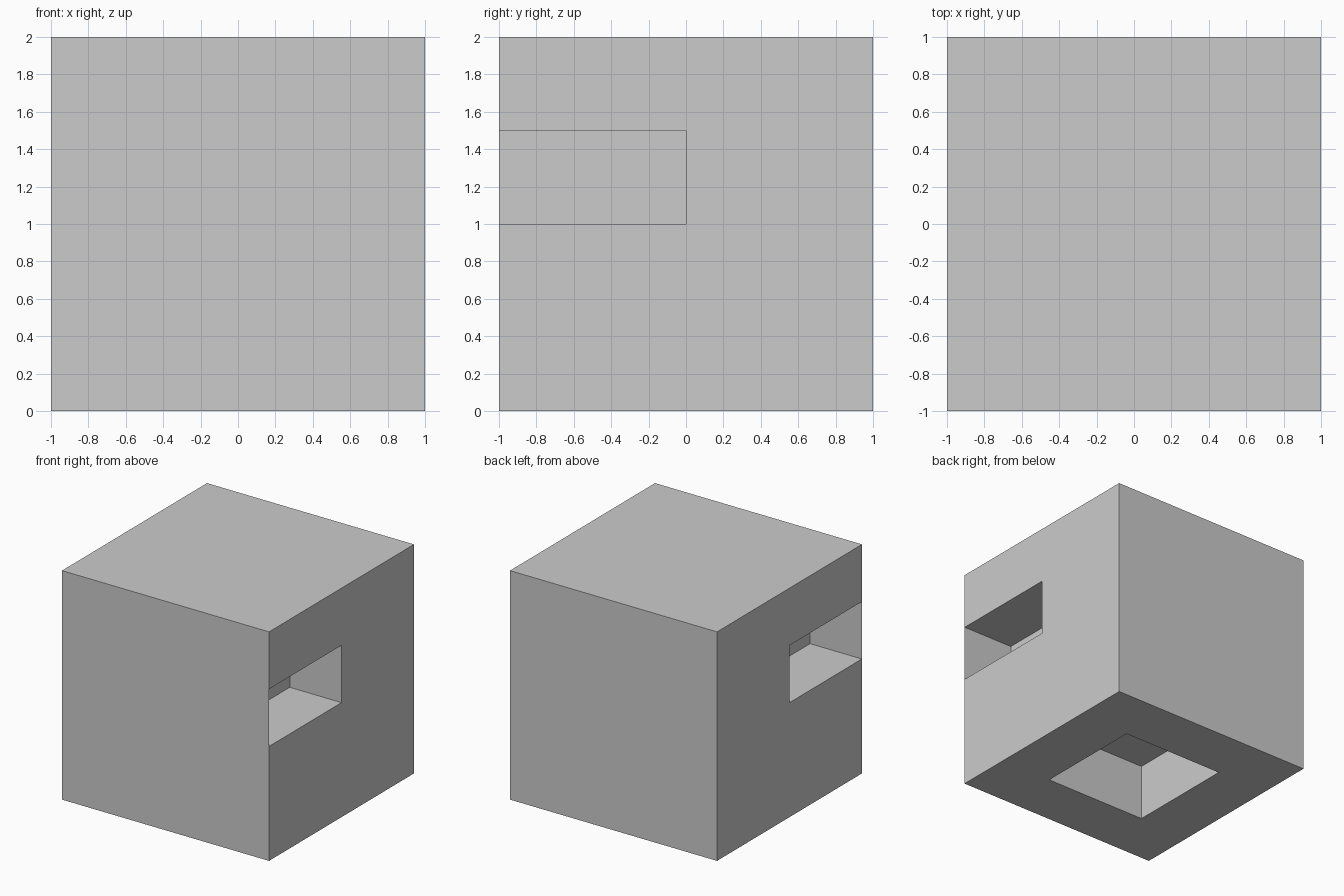
import bpy

if "Cube" in bpy.data.objects:
    bpy.data.objects.remove(bpy.data.objects["Cube"])


def box(name, lo, hi):
    """Axis-aligned box between two corners."""
    mid = [(a + b) / 2 for a, b in zip(lo, hi)]
    bpy.ops.mesh.primitive_cube_add(size=1, location=mid)
    obj = bpy.context.object
    obj.name = name
    obj.scale = [b - a for a, b in zip(lo, hi)]
    bpy.ops.object.transform_apply(location=True, rotation=False, scale=True)
    return obj


def carve(body, cutter):
    """Cut a box out of the body and discard the cutter."""
    cutter.hide_render = True
    mod = body.modifiers.new(cutter.name, 'BOOLEAN')
    mod.operation = 'DIFFERENCE'
    mod.solver = 'EXACT'
    mod.object = cutter
    bpy.context.view_layer.objects.active = body
    bpy.ops.object.modifier_apply(modifier=mod.name)
    bpy.data.objects.remove(cutter)


# Main block
block = box("block", (-1, -1, 0), (1, 1, 2))

# Side pockets, reaching forward to a paper-thin front wall
WALL = 0.002
for side in (-1, 1):
    x0, x1 = sorted((side * 0.5, side * 1.2))
    carve(block, box("side_pocket", (x0, -1 + WALL, 1), (x1, 0, 1.5)))

# Square pocket in the underside
carve(block, box("bottom_pocket", (-0.5, -0.5, -0.2), (0.5, 0.5, 0.5)))
